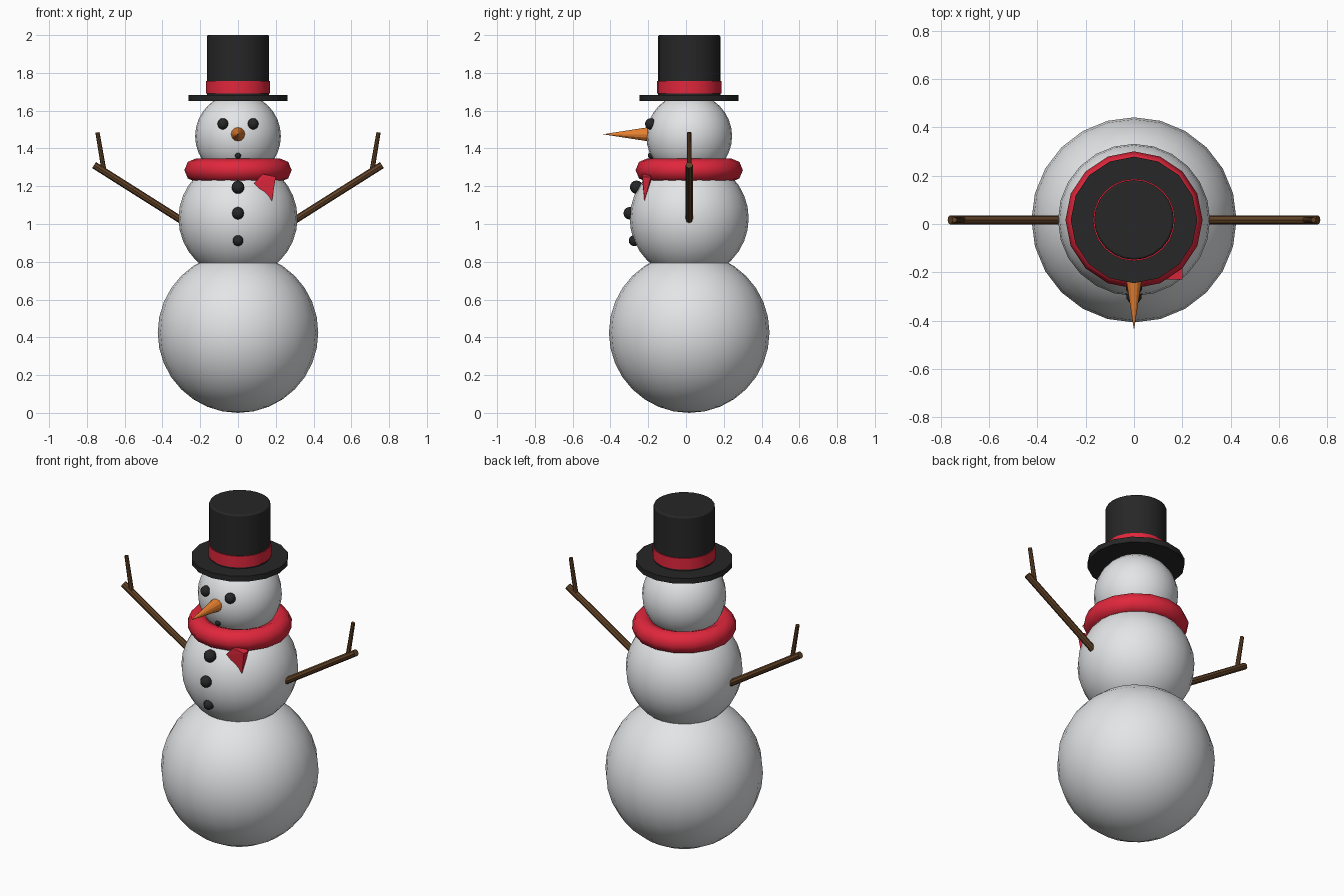
import bpy, bmesh, math
from mathutils import Vector

cube = bpy.data.objects.get("Cube")
if cube:
    bpy.data.objects.remove(cube, do_unlink=True)

CY = 0.017  # depth of the body axis


def material(name, rgb):
    m = bpy.data.materials.new(name)
    m.use_nodes = True
    m.diffuse_color = (*rgb, 1)
    bsdf = m.node_tree.nodes["Principled BSDF"]
    bsdf.inputs["Base Color"].default_value = (*rgb, 1)
    bsdf.inputs["Roughness"].default_value = 0.8
    return m


SNOW = material("snow white", (0.85, 0.86, 0.88))
COAL = material("coal black", (0.02, 0.02, 0.02))
RED = material("scarf red", (0.75, 0.02, 0.045))
ORANGE = material("carrot orange", (0.85, 0.23, 0.03))
WOOD = material("wood brown", (0.12, 0.055, 0.02))


def finish(name, mat, angle=40):
    o = bpy.context.object
    o.name = o.data.name = name
    o.data.materials.append(mat)
    if angle:
        bpy.ops.object.shade_smooth_by_angle(angle=math.radians(angle))
    return o


def ball(name, loc, r, mat, seg=24, rings=16, angle=60):
    bpy.ops.mesh.primitive_uv_sphere_add(segments=seg, ring_count=rings, radius=r, location=loc)
    return finish(name, mat, angle)


def rod(name, a, b, r1, r2, mat, sides=12, angle=40):
    a, b = Vector(a), Vector(b)
    d = b - a
    bpy.ops.mesh.primitive_cone_add(vertices=sides, radius1=r1, radius2=r2, depth=d.length,
                                    location=(a + b) / 2,
                                    rotation=d.to_track_quat('Z', 'Y').to_euler())
    return finish(name, mat, angle)


def disc(name, z0, z1, r, mat, sides):
    return rod(name, (0, CY, z0), (0, CY, z1), r, r, mat, sides)


# Snow balls
ball("lower_body", (0, CY, 0.425), 0.425, SNOW)
ball("upper_body", (0, CY, 1.03), 0.315, SNOW)
ball("head", (0, CY, 1.465), 0.227, SNOW)

# Face
for side, x in (("left", 0.08), ("right", -0.08)):
    ball(side + "_eye", (x, -0.187, 1.53), 0.03, COAL, 10, 8)
ball("mouth_pebble", (0, -0.186, 1.362), 0.016, COAL, 8, 6)
rod("carrot_nose", (0, -0.17, 1.475), (0, -0.44, 1.475), 0.042, 0, ORANGE, 12, 0)

# Coat buttons
for i, (y, z, r) in enumerate(((-0.262, 1.195, 0.035), (-0.298, 1.057, 0.033), (-0.274, 0.912, 0.029))):
    ball(f"button_{i + 1}", (0, y, z), r, COAL, 10, 8)

# Scarf ring and its hanging end
bpy.ops.mesh.primitive_torus_add(major_segments=16, minor_segments=8, major_radius=0.222,
                                 minor_radius=0.062, location=(0, CY, 1.285))
finish("scarf", RED, 60)
bm = bmesh.new()
for x, z in ((0.085, 1.215), (0.13, 1.265), (0.2, 1.25)):
    for y in (-0.23, -0.185):
        bm.verts.new((x, y, z))
bm.verts.new((0.18, -0.22, 1.12))
bmesh.ops.convex_hull(bm, input=bm.verts)
bmesh.ops.recalc_face_normals(bm, faces=bm.faces)
me = bpy.data.meshes.new("scarf_end")
bm.to_mesh(me)
bm.free()
me.materials.append(RED)
bpy.context.collection.objects.link(bpy.data.objects.new("scarf_end", me))

# Top hat
disc("hat_brim", 1.65, 1.682, 0.262, COAL, 16)
crown = disc("hat_crown", 1.67, 2.0, 0.165, COAL, 24)
bevel = crown.modifiers.new("soft_edge", 'BEVEL')
bevel.width = 0.008
bevel.segments = 2
disc("hat_band", 1.692, 1.758, 0.17, RED, 24)

# Stick arms, each with one twig
for side, s in (("left", 1), ("right", -1)):
    rod(side + "_arm", (s * 0.3, CY, 1.02), (s * 0.762, CY, 1.312), 0.019, 0.019, WOOD, 8)
    rod(side + "_twig", (s * 0.71, CY, 1.285), (s * 0.744, CY, 1.485), 0.013, 0.011, WOOD, 8)
